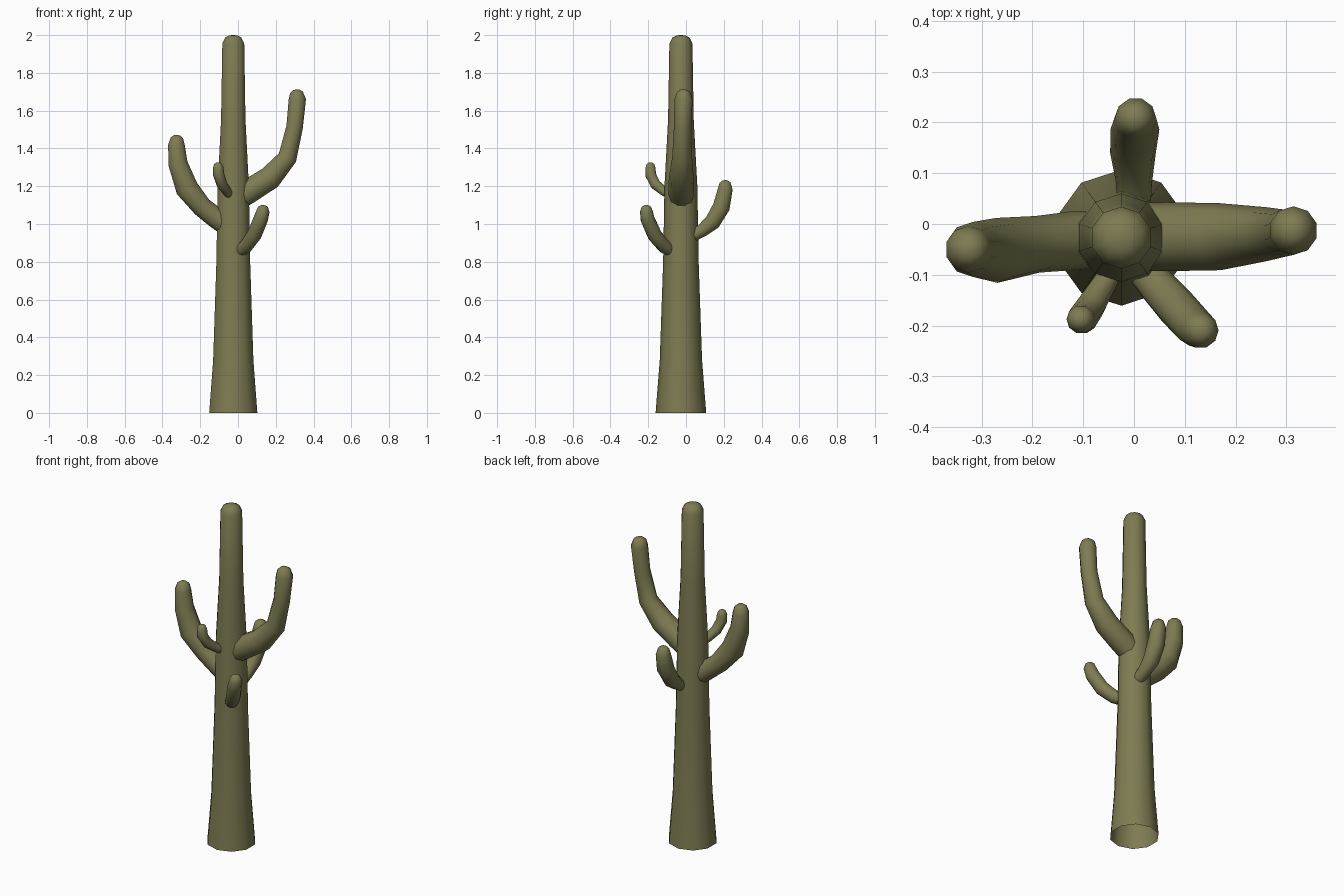
import bpy, bmesh, math
from mathutils import Vector

if "Cube" in bpy.data.objects:
    bpy.data.objects.remove(bpy.data.objects["Cube"])

SIDES = 10
green = bpy.data.materials.new("olive_green")
green.diffuse_color = (0.21, 0.20, 0.085, 1)
green.use_nodes = True
green.node_tree.nodes["Principled BSDF"].inputs["Base Color"].default_value = green.diffuse_color


def tube(name, stations, tip, start_dir=None):
    """Skin rings along (x, y, z, radius) stations and close with a rounded tip."""
    pts = [Vector(s[:3]) for s in stations]
    rad = [s[3] for s in stations]
    tip = Vector(tip)
    # rounded end: one extra smaller ring just below the tip
    last, r = pts[-1], rad[-1]
    pts.append(last.lerp(tip, 0.72))
    rad.append(r * 0.74)
    pts.append(last.lerp(tip, 0.97))
    rad.append(r * 0.36)

    bm = bmesh.new()
    rings = []
    path = pts + [tip]
    ref = Vector((0, 1, 0)) if start_dir is None else Vector(start_dir)
    for i, p in enumerate(pts):
        a = (path[i + 1] - p).normalized()
        b = (p - path[i - 1]).normalized() if i else a
        t = (a + b).normalized()
        u = (ref - t * ref.dot(t)).normalized()
        v = t.cross(u)
        ring = []
        for k in range(SIDES):
            ang = 2 * math.pi * k / SIDES
            ring.append(bm.verts.new(p + (u * math.cos(ang) + v * math.sin(ang)) * rad[i]))
        rings.append(ring)
    for lo, hi in zip(rings, rings[1:]):
        for k in range(SIDES):
            n = (k + 1) % SIDES
            bm.faces.new((lo[k], lo[n], hi[n], hi[k]))
    apex = bm.verts.new(tip)
    for k in range(SIDES):
        bm.faces.new((rings[-1][k], rings[-1][(k + 1) % SIDES], apex))
    bm.normal_update()
    me = bpy.data.meshes.new(name)
    bm.to_mesh(me)
    bm.free()
    ob = bpy.data.objects.new(name, me)
    bpy.context.collection.objects.link(ob)
    me.materials.append(green)
    bpy.ops.object.select_all(action='DESELECT')
    ob.select_set(True)
    bpy.context.view_layer.objects.active = ob
    bpy.ops.object.shade_smooth_by_angle(angle=math.radians(50))
    return ob


# Trunk, tapering upward, open underneath
cx, cy = -0.025, -0.027
tube("trunk", [(cx, cy, z, r) for z, r in
               ((0, .134), (.28, .112), (.8, .094), (1.2, .087), (1.55, .068), (1.955, .061))],
     (cx, cy, 2.0))

# Large arms left and right
tube("right_arm", [(-.01, -.025, 1.13, .066), (.06, -.025, 1.175, .068), (.17, -.025, 1.245, .066),
                   (.262, -.02, 1.352, .053), (.30, -.018, 1.515, .046), (.314, -.013, 1.66, .048)],
     (.308, -.012, 1.712))
tube("left_arm", [(-.06, -.03, .99, .056), (-.12, -.033, 1.035, .058), (-.19, -.04, 1.09, .056),
                  (-.27, -.052, 1.188, .064), (-.318, -.05, 1.32, .054), (-.326, -.05, 1.42, .046)],
     (-.322, -.05, 1.471))

# Small arms at the front and back
side = (1, 0, 0)
tube("front_right_arm", [(.005, -.075, .855, .032), (.04, -.115, .88, .037), (.085, -.165, .94, .040),
                         (.12, -.203, 1.025, .039), (.132, -.21, 1.067, .035)],
     (.132, -.21, 1.1), side)
tube("front_left_arm", [(-.045, -.09, 1.155, .022), (-.06, -.12, 1.175, .025), (-.085, -.162, 1.21, .029),
                        (-.102, -.187, 1.26, .030), (-.105, -.188, 1.297, .028)],
     (-.105, -.188, 1.326), side)
tube("back_arm", [(0, .04, .94, .033), (0, .085, .965, .036), (-.002, .14, 1.01, .045),
                  (.002, .187, 1.09, .048), (.003, .208, 1.185, .041)],
     (.002, .206, 1.232), side)
